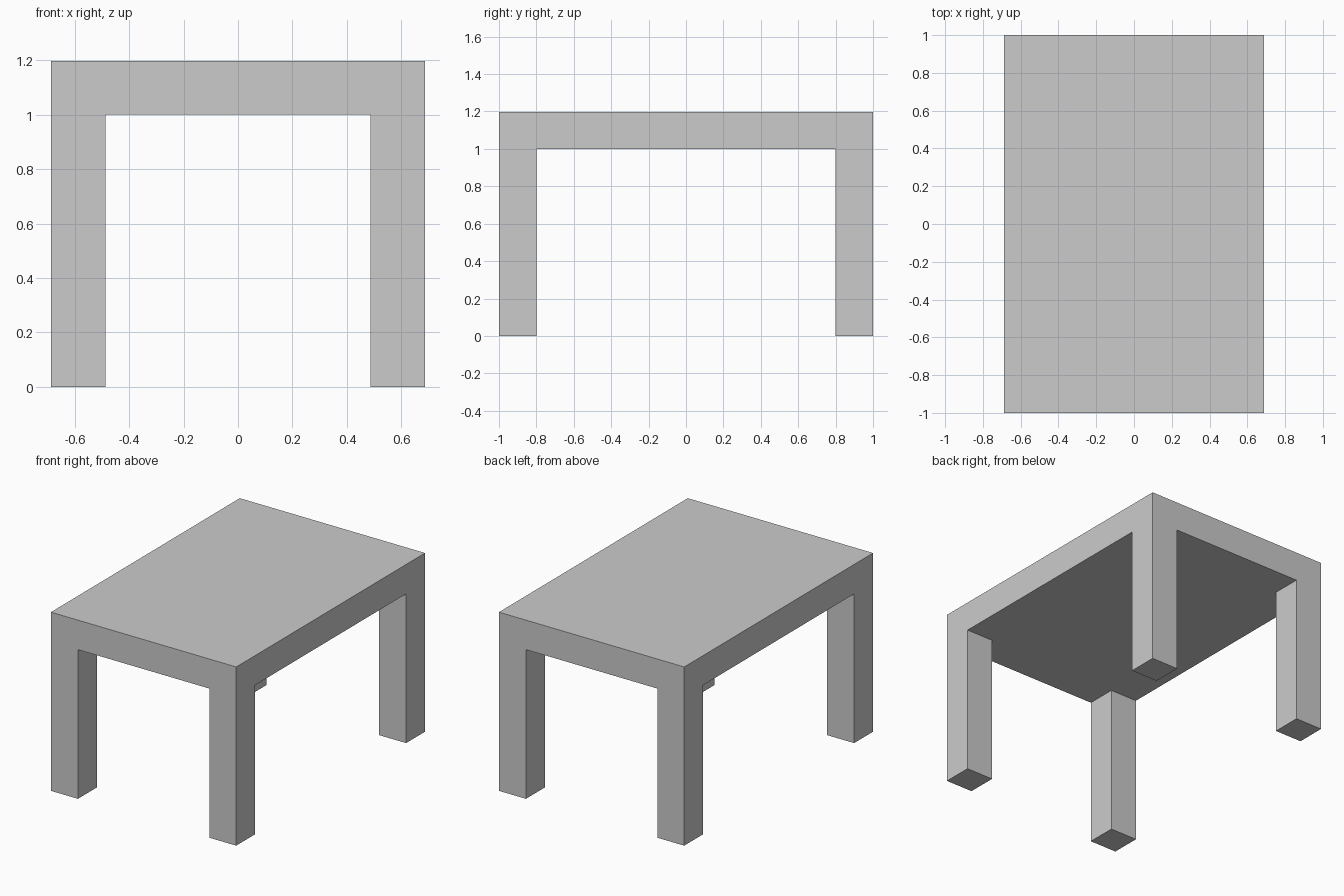
import bpy

if "Cube" in bpy.data.objects:
    bpy.data.objects.remove(bpy.data.objects["Cube"])

HALF_X, HALF_Y = 0.687, 1.0
HEIGHT, LEG_HEIGHT, LEG = 1.198, 1.0, 0.2


def box(name, size, center):
    """Add a flat-shaded box with real (applied) dimensions."""
    bpy.ops.mesh.primitive_cube_add(size=1, location=center)
    obj = bpy.context.object
    obj.name = name
    obj.scale = size
    bpy.ops.object.transform_apply(location=False, rotation=False, scale=True)
    return obj


# Thick rectangular top
box("tabletop", (2 * HALF_X, 2 * HALF_Y, HEIGHT - LEG_HEIGHT),
    (0, 0, (HEIGHT + LEG_HEIGHT) / 2))

# Four square legs flush with the corners
for y_name, sy in (("front", -1), ("back", 1)):
    for x_name, sx in (("left", -1), ("right", 1)):
        box(f"{y_name}_{x_name}_leg", (LEG, LEG, LEG_HEIGHT),
            (sx * (HALF_X - LEG / 2), sy * (HALF_Y - LEG / 2), LEG_HEIGHT / 2))
